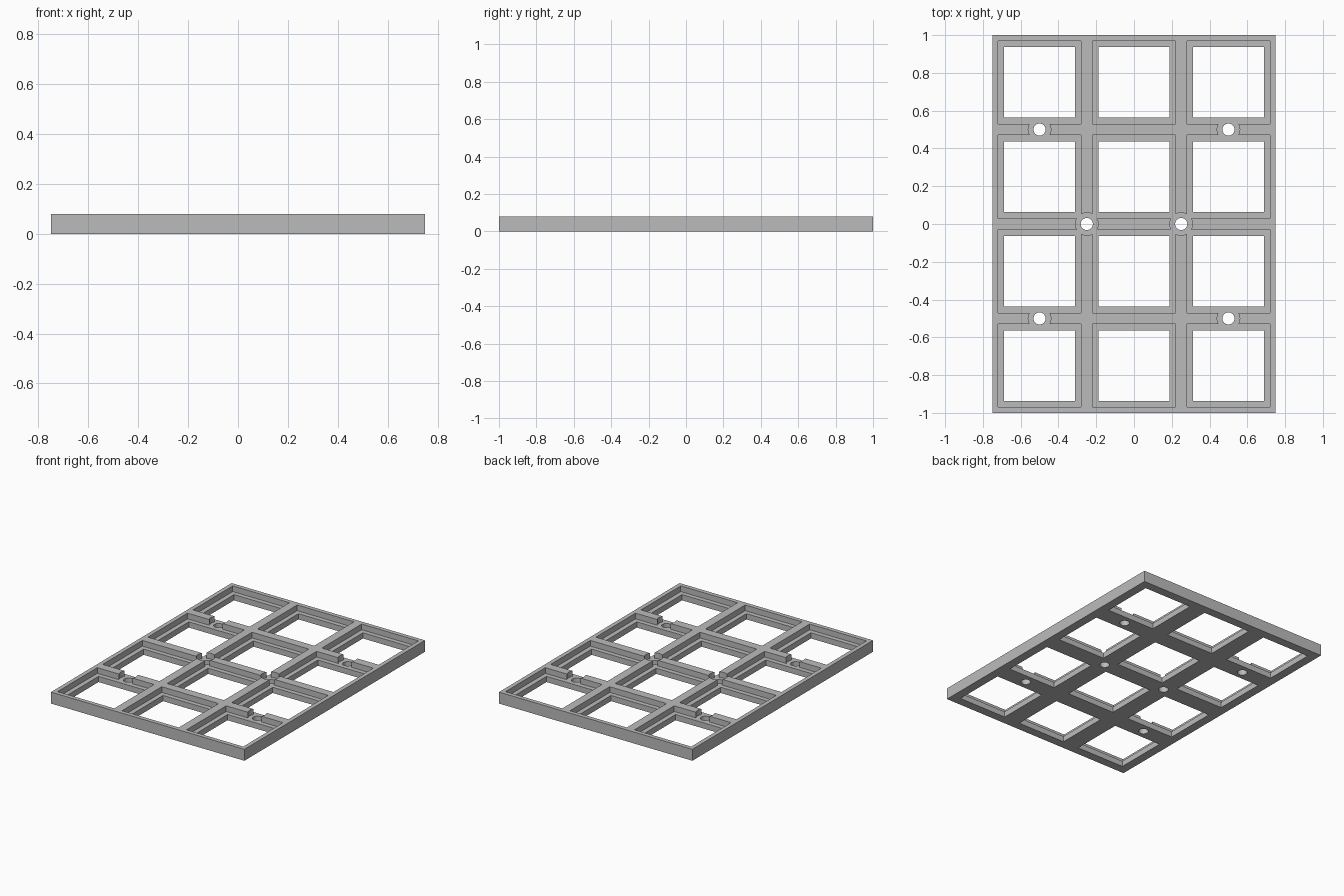
import bpy, bmesh
from mathutils import Matrix

cube = bpy.data.objects.get("Cube")
if cube:
    bpy.data.objects.remove(cube)

CELL, COLS, ROWS = 0.5, 3, 4
HEIGHT, LEDGE = 0.08, 0.04
OPENING, RECESS = 0.375, 0.44
HOLE_R, BORE_R = 0.032, 0.06
TOP = HEIGHT + 0.05

cells = [((i - (COLS - 1) / 2) * CELL, (j - (ROWS - 1) / 2) * CELL)
         for i in range(COLS) for j in range(ROWS)]
screws = [(x, y) for x in (-CELL, CELL) for y in (-CELL, CELL)]
screws += [(-CELL / 2, 0), (CELL / 2, 0)]

grey = bpy.data.materials.new("plain grey")
grey.use_nodes = True
colour = (0.5, 0.5, 0.5, 1)
grey.diffuse_color = colour
grey.node_tree.nodes["Principled BSDF"].inputs["Base Color"].default_value = colour


def add_box(bm, x, y, sx, sy, z0, z1):
    m = Matrix.Translation((x, y, (z0 + z1) / 2)) @ Matrix.Diagonal((sx, sy, z1 - z0, 1))
    bmesh.ops.create_cube(bm, size=1, matrix=m)


def add_cylinder(bm, x, y, r, z0, z1):
    bmesh.ops.create_cone(bm, cap_ends=True, segments=48, radius1=r, radius2=r,
                          depth=z1 - z0, matrix=Matrix.Translation((x, y, (z0 + z1) / 2)))


def finish(bm, name):
    mesh = bpy.data.meshes.new(name)
    bm.to_mesh(mesh)
    bm.free()
    mesh.materials.append(grey)
    obj = bpy.data.objects.new(name, mesh)
    bpy.context.collection.objects.link(obj)
    return obj


# Solid slab
bm = bmesh.new()
add_box(bm, 0, 0, COLS * CELL, ROWS * CELL, 0, HEIGHT)
frame = finish(bm, "grid_frame")

# Cutter: window openings and screw holes all the way through
bm = bmesh.new()
for x, y in cells:
    add_box(bm, x, y, OPENING, OPENING, -0.05, TOP)
for x, y in screws:
    add_cylinder(bm, x, y, HOLE_R, -0.05, TOP)
through = finish(bm, "through_cutter")

# Cutter: wider upper recesses that leave a ledge
bm = bmesh.new()
for x, y in cells:
    add_box(bm, x, y, RECESS, RECESS, LEDGE, TOP)
recess = finish(bm, "recess_cutter")

# Cutter: round screw head seats level with the ledge
bm = bmesh.new()
for x, y in screws:
    add_cylinder(bm, x, y, BORE_R, LEDGE, TOP)
seats = finish(bm, "screw_seat_cutter")

for cutter in (through, recess, seats):
    mod = frame.modifiers.new(cutter.name, 'BOOLEAN')
    mod.operation = 'DIFFERENCE'
    mod.solver = 'EXACT'
    mod.object = cutter

# Bake the cuts, then drop the cutters
bpy.context.view_layer.update()
baked = bpy.data.meshes.new_from_object(
    frame.evaluated_get(bpy.context.evaluated_depsgraph_get()))
frame.modifiers.clear()
frame.data = baked
for cutter in (through, recess, seats):
    bpy.data.objects.remove(cutter)

# Smooth round walls, crisp corners
bpy.context.view_layer.objects.active = frame
frame.select_set(True)
bpy.ops.object.shade_smooth_by_angle()
